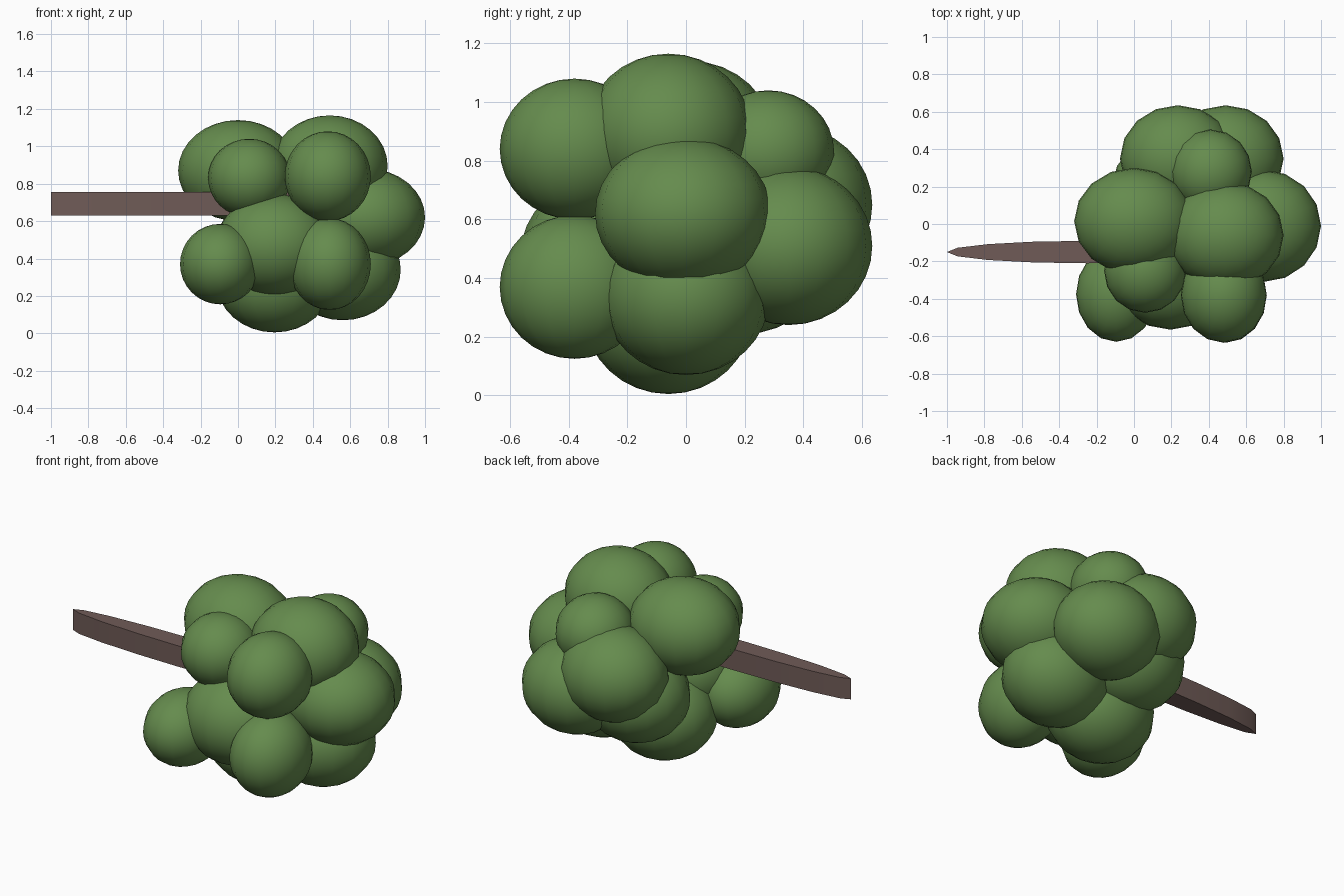
import bpy
from math import radians

if "Cube" in bpy.data.objects:
    bpy.data.objects.remove(bpy.data.objects["Cube"])


def material(name, color):
    m = bpy.data.materials.new(name)
    m.diffuse_color = (*color, 1)
    m.use_nodes = True
    m.node_tree.nodes["Principled BSDF"].inputs["Base Color"].default_value = m.diffuse_color
    return m


green = material("foliage_green", (0.13, 0.26, 0.075))
brown = material("bark_brown", (0.16, 0.105, 0.095))


def finish(name, scale, mat):
    ob = bpy.context.object
    ob.name = name
    ob.scale = scale
    bpy.ops.object.transform_apply(location=False, rotation=False, scale=True)
    ob.data.materials.append(mat)
    return ob


def clump(name, center, radii):
    bpy.ops.mesh.primitive_uv_sphere_add(segments=16, ring_count=16, radius=1, location=center)
    finish(name, radii, green)
    bpy.ops.object.shade_smooth()


# Large leaf clumps
BIG = (0.31, 0.285, 0.27)
large = {
    "top_left": ((0.0, 0.015, 0.87), (0.32, 0.285, 0.27)),
    "top_right": ((0.49, -0.06, 0.895), BIG),
    "right": ((0.69, -0.01, 0.62), (0.31, 0.30, 0.26)),
    "lower_right": ((0.56, 0.0, 0.34), BIG),
    "bottom": ((0.195, -0.06, 0.275), BIG),
    "front_middle": ((0.195, -0.28, 0.475), BIG),
    "back_right": ((0.49, 0.35, 0.51), BIG),
    "back_upper": ((0.235, 0.35, 0.65), BIG),
    "back_lower": ((0.195, 0.20, 0.48), BIG),
}

# Small leaf clumps
small = {
    "front_lower_left": ((-0.095, -0.375, 0.37), (0.215, 0.255, 0.215)),
    "front_lower_right": ((0.49, -0.38, 0.37), (0.22, 0.255, 0.245)),
    "front_upper_right": ((0.48, -0.38, 0.84), (0.23, 0.255, 0.24)),
    "front_upper_left": ((0.06, -0.25, 0.83), (0.22, 0.225, 0.21)),
    "back_top": ((0.41, 0.28, 0.83), (0.22, 0.225, 0.21)),
}

for part, (center, radii) in {**large, **small}.items():
    clump("leaf_clump_" + part, center, radii)

# Branch: flat-ended oval bar reaching into the foliage
bpy.ops.mesh.primitive_cylinder_add(vertices=16, radius=1, depth=1,
                                    location=(-0.25, -0.15, 0.692), rotation=(0, 0, radians(90)))
finish("branch", (0.06, 0.75, 0.126), brown)
bpy.ops.object.shade_smooth_by_angle(angle=radians(35))
